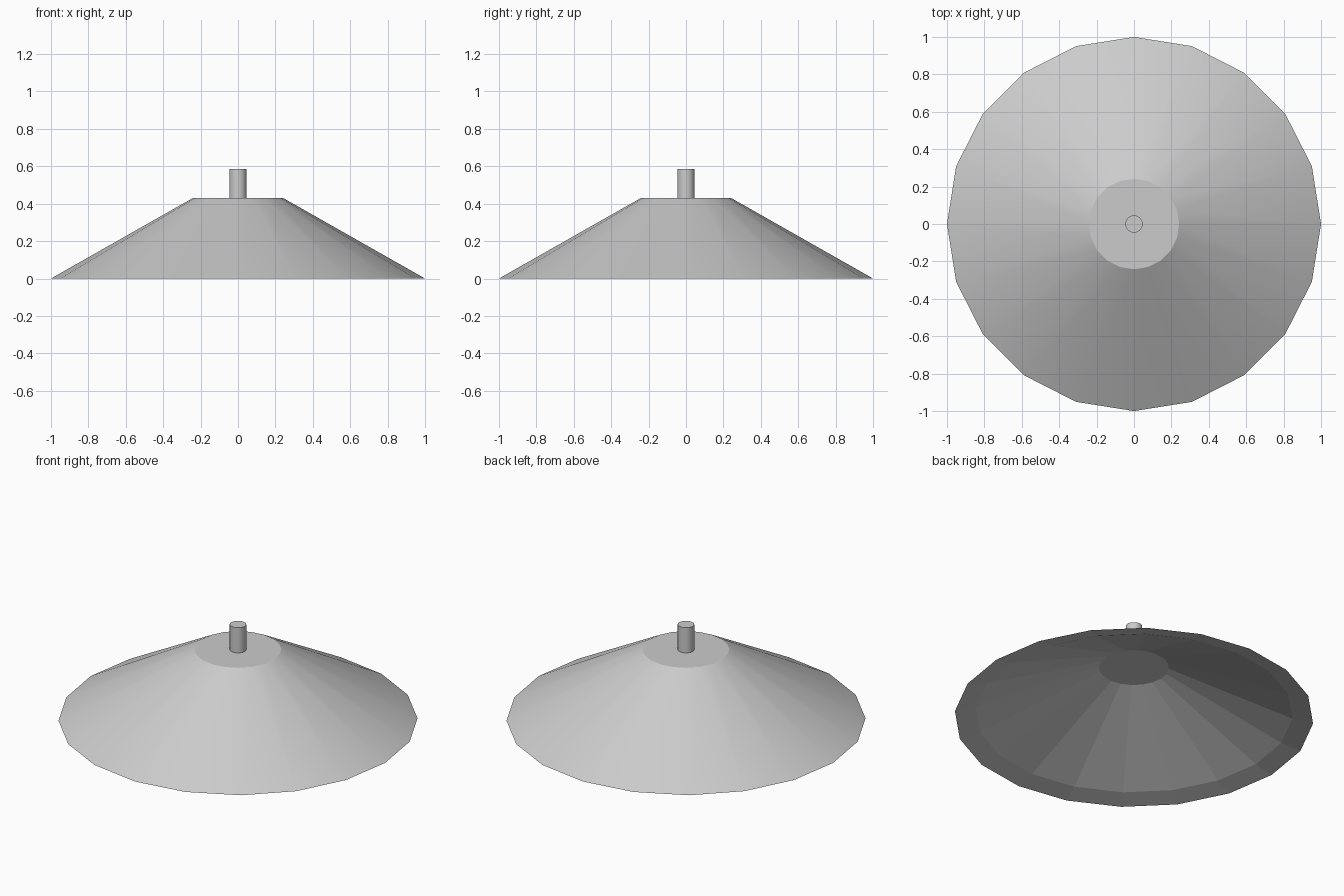
import bpy, bmesh, math

if "Cube" in bpy.data.objects:
    bpy.data.objects.remove(bpy.data.objects["Cube"])

SIDES = 20


def lathe(name, profile, sides, smooth_rows=()):
    """Spin an (r, z) profile around z, capping both ends."""
    bm = bmesh.new()
    rings = []
    for r, z in profile:
        rings.append([bm.verts.new((r * math.cos(2 * math.pi * i / sides),
                                    r * math.sin(2 * math.pi * i / sides), z))
                      for i in range(sides)])
    for row, (a, b) in enumerate(zip(rings, rings[1:])):
        for i in range(sides):
            j = (i + 1) % sides
            face = bm.faces.new((a[i], a[j], b[j], b[i]))
            face.smooth = row in smooth_rows
    bm.faces.new(rings[0])
    bm.faces.new(rings[-1])
    bmesh.ops.recalc_face_normals(bm, faces=bm.faces)
    # keep the rims of smooth bands crisp
    for e in bm.edges:
        if len(e.link_faces) == 2 and e.calc_face_angle(0) > math.radians(25):
            e.smooth = False
    mesh = bpy.data.meshes.new(name)
    bm.to_mesh(mesh)
    bm.free()
    obj = bpy.data.objects.new(name, mesh)
    bpy.context.collection.objects.link(obj)
    return obj


# Shade: inner ceiling, faceted inner cone, sloped rim lip, smooth outer cone, flat top
lathe("lamp_shade",
      [(0.195, 0.32), (0.885, 0.027), (1.0, 0.0), (0.242, 0.43)],
      SIDES, smooth_rows=(2,))

# Short mounting rod on top of the shade
lathe("mounting_rod", [(0.046, 0.43), (0.046, 0.585)], 32, smooth_rows=(0,))
